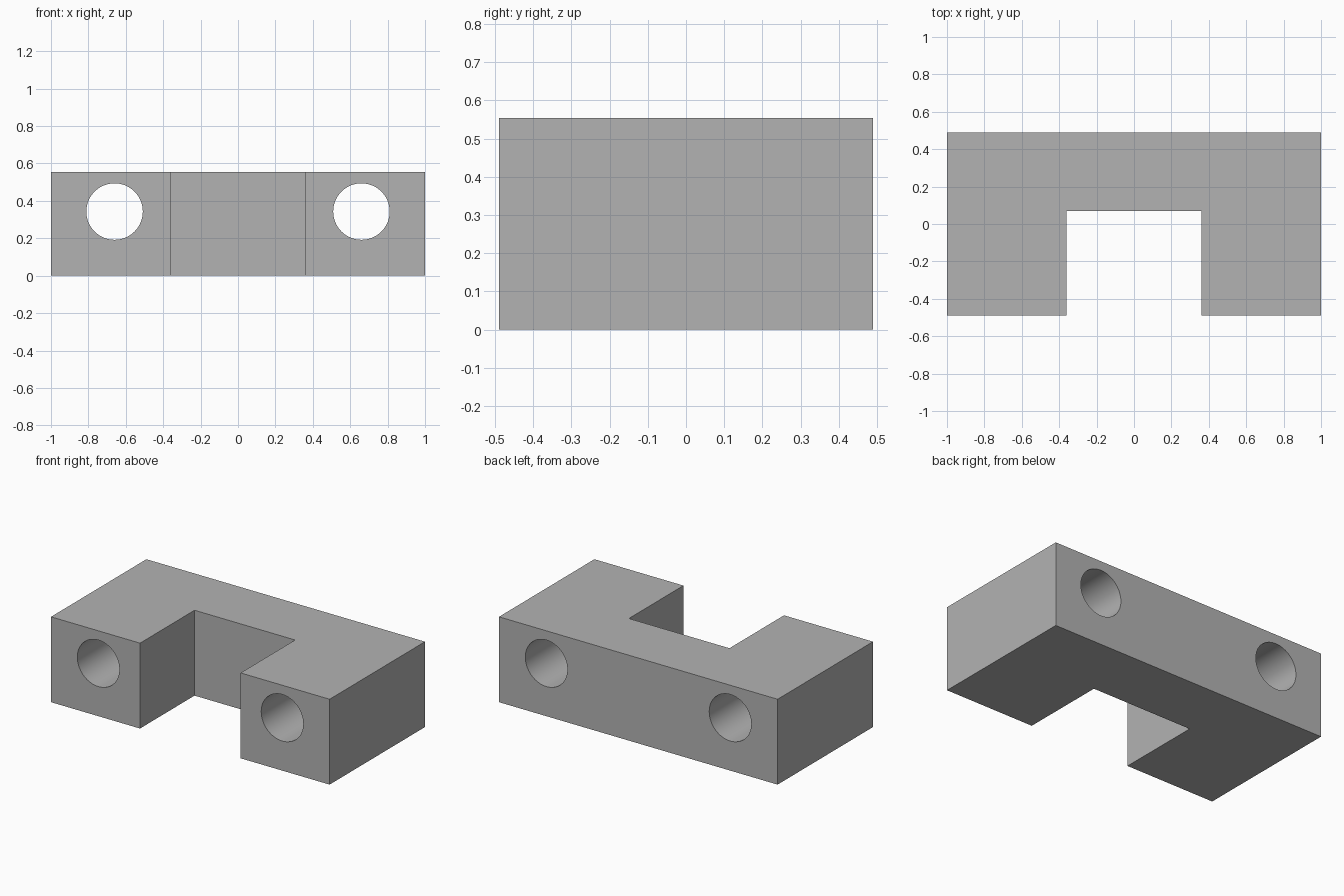
import bpy
import bmesh
import math

cube = bpy.data.objects.get("Cube")
if cube:
    bpy.data.objects.remove(cube, do_unlink=True)

HALF_X, HALF_Y, HEIGHT = 1.0, 0.489, 0.554
NOTCH_X, NOTCH_Y = 0.361, 0.07
HOLE_X, HOLE_Z, HOLE_R = 0.66, 0.343, 0.151

grey = bpy.data.materials.new("plain grey")
grey.use_nodes = True
colour = (0.45, 0.45, 0.45, 1.0)
grey.diffuse_color = colour
grey.node_tree.nodes["Principled BSDF"].inputs["Base Color"].default_value = colour

# U-shaped block: outline extruded upwards
right_half = [(HALF_X, HALF_Y), (HALF_X, -HALF_Y), (NOTCH_X, -HALF_Y), (NOTCH_X, NOTCH_Y)]
outline = right_half + [(-x, y) for x, y in reversed(right_half)]
bm = bmesh.new()
base = bm.faces.new([bm.verts.new((x, y, 0)) for x, y in outline])
top = bmesh.ops.extrude_face_region(bm, geom=[base])["geom"]
bmesh.ops.translate(bm, vec=(0, 0, HEIGHT),
                    verts=[v for v in top if isinstance(v, bmesh.types.BMVert)])
bmesh.ops.recalc_face_normals(bm, faces=bm.faces)
mesh = bpy.data.meshes.new("clamp_block")
bm.to_mesh(mesh)
bm.free()
mesh.materials.append(grey)
block = bpy.data.objects.new("clamp_block", mesh)
bpy.context.collection.objects.link(block)

# Round bolt holes through both arms, front to back
cutters = []
for side, name in ((1, "left"), (-1, "right")):
    bpy.ops.mesh.primitive_cylinder_add(vertices=64, radius=HOLE_R, depth=HALF_Y * 3,
                                        location=(side * HOLE_X, 0, HOLE_Z),
                                        rotation=(math.pi / 2, 0, 0))
    cutter = bpy.context.object
    cutter.name = name + "_hole_cutter"
    cutter.hide_render = True
    cutter.data.materials.append(grey)
    cutters.append(cutter)
    cut = block.modifiers.new(name + "_hole", 'BOOLEAN')
    cut.operation = 'DIFFERENCE'
    cut.solver = 'EXACT'
    cut.object = cutter

# Apply the cuts, drop the cutters, smooth the bores
bpy.ops.object.select_all(action='DESELECT')
block.select_set(True)
bpy.context.view_layer.objects.active = block
for modifier in list(block.modifiers):
    bpy.ops.object.modifier_apply(modifier=modifier.name)
for cutter in cutters:
    bpy.data.objects.remove(cutter, do_unlink=True)
bpy.ops.object.shade_smooth_by_angle(angle=math.radians(30))
